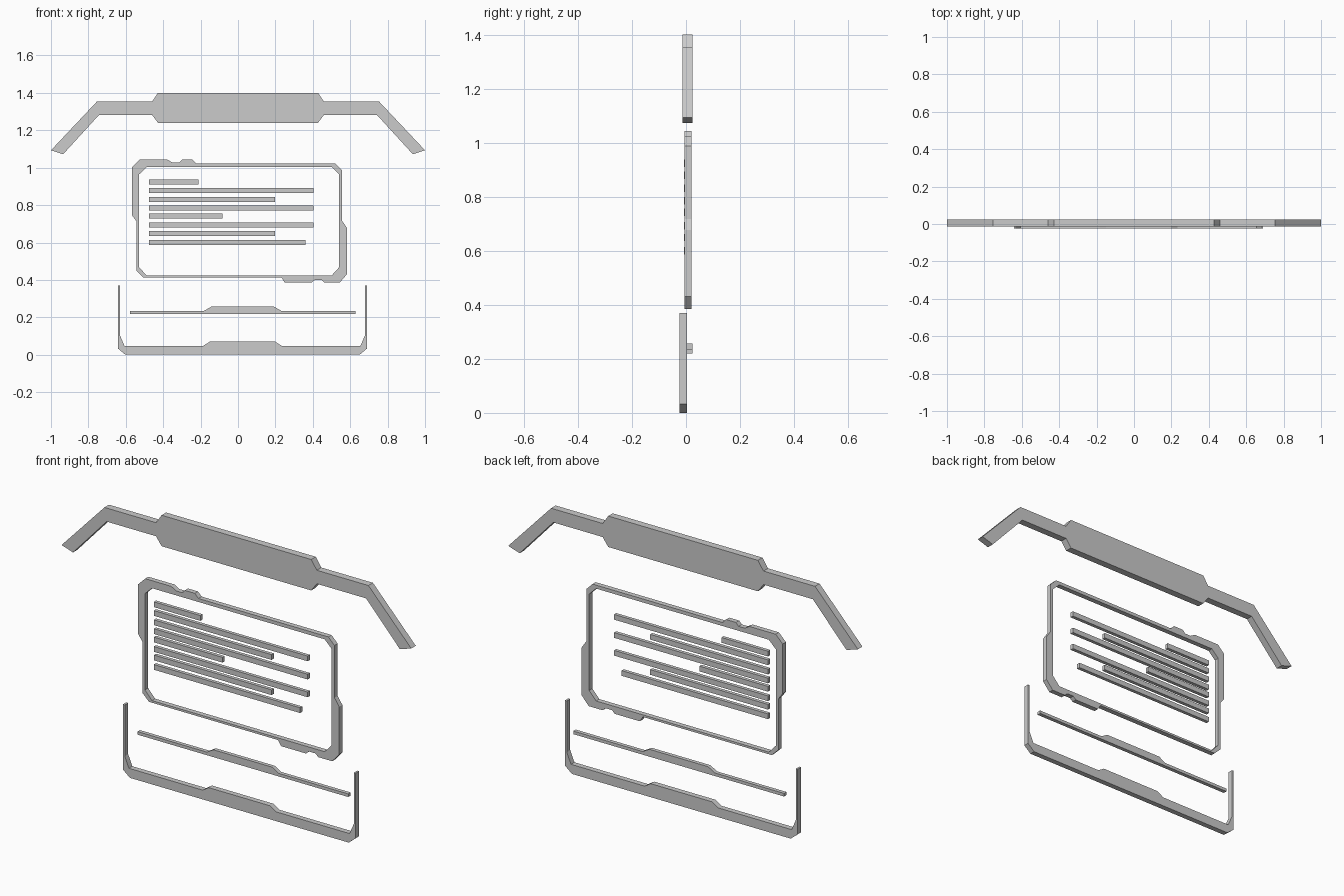
import bpy
import math


def plate(name, loops, y0, y1):
    """Extrude front-view (x, z) outlines, inner loops being holes, from y0 to y1."""
    curve = bpy.data.curves.new(name, 'CURVE')
    curve.dimensions = '2D'
    curve.fill_mode = 'BOTH'
    curve.extrude = (y1 - y0) / 2
    for pts in loops:
        spline = curve.splines.new('POLY')
        spline.points.add(len(pts) - 1)
        for p, (x, z) in zip(spline.points, pts):
            p.co = (x, z, 0, 1)
        spline.use_cyclic_u = True
        spline.use_smooth = False
    obj = bpy.data.objects.new(name, curve)
    bpy.context.collection.objects.link(obj)
    obj.rotation_euler.x = math.pi / 2
    obj.location.y = (y0 + y1) / 2
    bpy.ops.object.select_all(action='DESELECT')
    obj.select_set(True)
    bpy.context.view_layer.objects.active = obj
    bpy.ops.object.convert(target='MESH')
    return bpy.context.object


def mirrored(half, cx=0.0):
    """Complete a symmetric outline from its left half, given as offsets from cx."""
    return [(cx + x, z) for x, z in half] + [(cx - x, z) for x, z in reversed(half)]


# Top banner with drooping arms
plate("top_banner", [mirrored([
    (-0.428, 1.24), (-0.46, 1.283), (-0.742, 1.283), (-0.935, 1.072),
    (-1.0, 1.093), (-0.755, 1.353), (-0.46, 1.353), (-0.428, 1.40)])],
    -0.013, 0.024)

# Screen frame with notched corner blocks
outer = [
    (-0.527, 1.043), (-0.377, 1.043), (-0.35, 1.027), (-0.315, 1.027),
    (-0.30, 1.043), (-0.243, 1.043), (-0.222, 1.022), (0.521, 1.022),
    (0.556, 0.987), (0.556, 0.717), (0.583, 0.677), (0.583, 0.431),
    (0.543, 0.385), (0.463, 0.385), (0.447, 0.40), (0.41, 0.40),
    (0.393, 0.385), (0.25, 0.385), (0.233, 0.412), (-0.505, 0.412),
    (-0.543, 0.449), (-0.543, 0.714), (-0.567, 0.746), (-0.567, 1.003)]
inner = mirrored([
    (-0.494, 1.004), (-0.534, 0.965), (-0.534, 0.467), (-0.494, 0.423)], 0.006)
plate("screen_frame", [outer, inner], -0.006, 0.02)

# Rows of data bars, all starting at the same left edge
left = -0.476
rows = [(-0.21, 0.924), (0.404, 0.879), (0.198, 0.831), (0.404, 0.785),
        (-0.083, 0.742), (0.404, 0.693), (0.198, 0.649), (0.361, 0.600)]
for i, (right, z) in enumerate(rows):
    bpy.ops.mesh.primitive_cube_add(size=1, location=((left + right) / 2, 0.001, z))
    bar = bpy.context.object
    bar.name = f"data_bar_{i + 1}"
    bar.scale = (right - left, 0.018, 0.027)

# Thin divider with raised middle
plate("divider_bar", [mirrored([
    (-0.603, 0.219), (-0.603, 0.235), (-0.206, 0.235), (-0.168, 0.257)], 0.025)],
    0.004, 0.024)

# Bottom bracket with upright ends
plate("bottom_bracket", [mirrored([
    (-0.626, 0.0), (-0.666, 0.033), (-0.666, 0.369), (-0.655, 0.369),
    (-0.655, 0.104), (-0.631, 0.048), (-0.209, 0.048), (-0.175, 0.07)], 0.024)],
    -0.024, 0.004)
